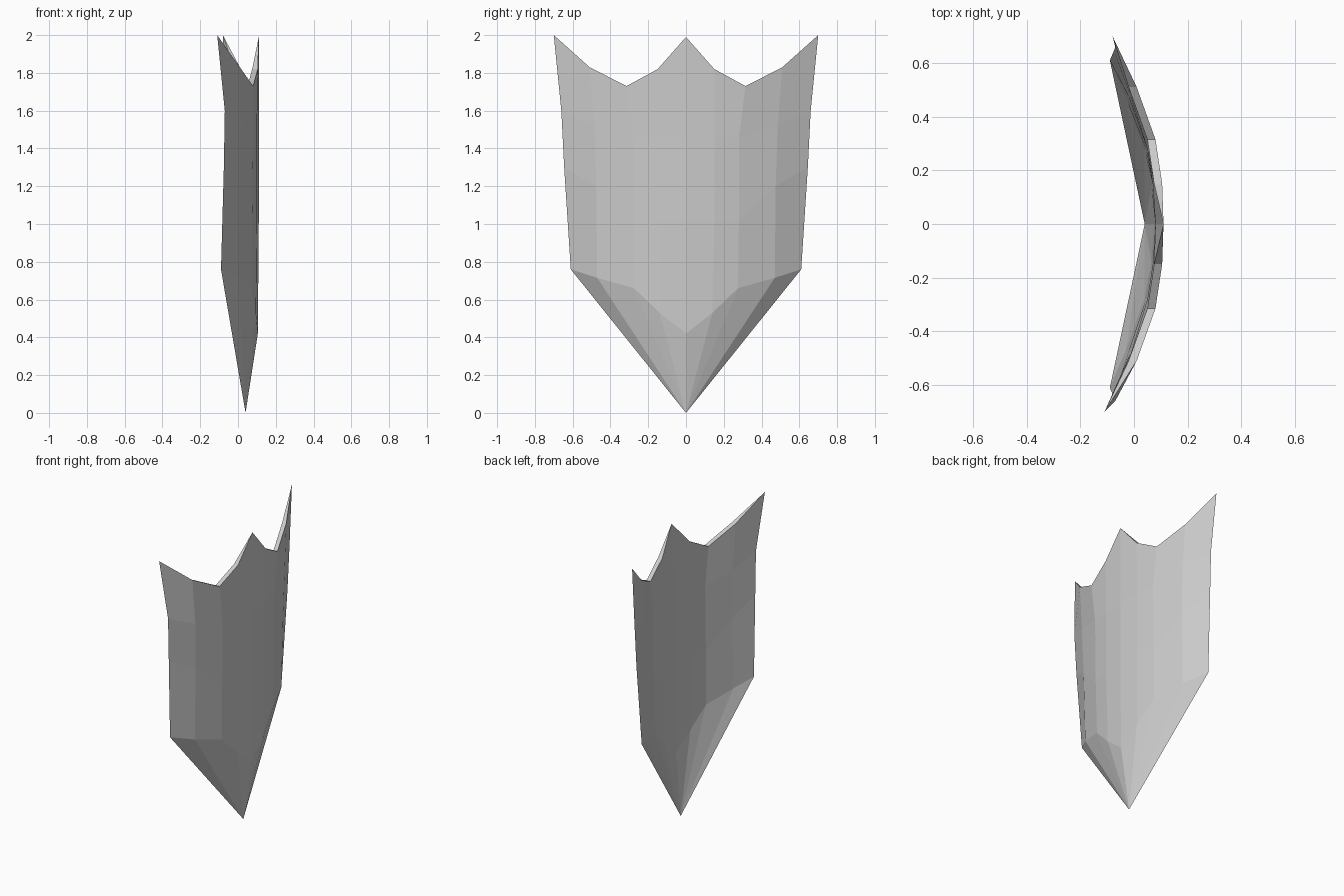
import bpy, bmesh

if "Cube" in bpy.data.objects:
    bpy.data.objects.remove(bpy.data.objects["Cube"])

# Half outline: each column runs top -> bottom as (x, y, z), from centre to outer edge
COLUMNS = [
    [(0.11, 0.00, 1.99), (0.11, 0.00, 1.46), (0.11, 0.00, 1.02), (0.105, 0.00, 0.42)],
    [(0.105, 0.15, 1.82), (0.10, 0.15, 1.46), (0.10, 0.15, 1.02), (0.095, 0.14, 0.53)],
    [(0.08, 0.315, 1.73), (0.08, 0.28, 1.46), (0.075, 0.28, 1.02), (0.07, 0.275, 0.66)],
    [(0.01, 0.51, 1.83), (0.015, 0.485, 1.52), (0.01, 0.475, 1.20), (0.0, 0.47, 0.715)],
    [(-0.10, 0.70, 2.00), (-0.07, 0.66, 1.60), (-0.075, 0.645, 1.30), (-0.09, 0.61, 0.76)],
]
TIP = (0.04, 0.0, 0.0)
THICKNESS = 0.03
EDGE = len(COLUMNS) - 1

bm = bmesh.new()
tip = bm.verts.new(TIP)


def column(index, side, depth):
    """One vertical column; spikes and side edges have no thickness."""
    out = []
    for row, (x, y, z) in enumerate(COLUMNS[index]):
        if index == EDGE and row == 0:          # the two horns lean unequally
            x = -0.08 if side > 0 else -0.11
        pinched = index == 0 and row == 0
        out.append(bm.verts.new((x - (0 if pinched else depth), y * side, z)))
    return out


def sheet(depth):
    """All columns from -y to +y, one skin of the shield."""
    order = [(i, -1) for i in range(EDGE, 0, -1)] + [(i, 1) for i in range(EDGE + 1)]
    return [column(i, s, 0 if i == EDGE else depth) for i, s in order]


def skin(cols, flip):
    for a, b in zip(cols, cols[1:]):
        faces = [(a[r + 1], b[r + 1], b[r], a[r]) for r in range(3)]
        faces.append((tip, b[3], a[3]))
        for f in faces:
            bm.faces.new(f[::-1] if flip else f)


# Convex front skin, concave back skin
front, back = sheet(0), sheet(THICKNESS)
skin(front, False)
skin(back, True)

# Scalloped top rim joining both skins
for i in range(len(front) - 1):
    bm.faces.new((front[i][0], front[i + 1][0], back[i + 1][0], back[i][0]))

bmesh.ops.remove_doubles(bm, verts=bm.verts, dist=0.0005)
bmesh.ops.recalc_face_normals(bm, faces=bm.faces)
mesh = bpy.data.meshes.new("shield")
bm.to_mesh(mesh)
bm.free()
shield = bpy.data.objects.new("shield", mesh)
bpy.context.collection.objects.link(shield)
